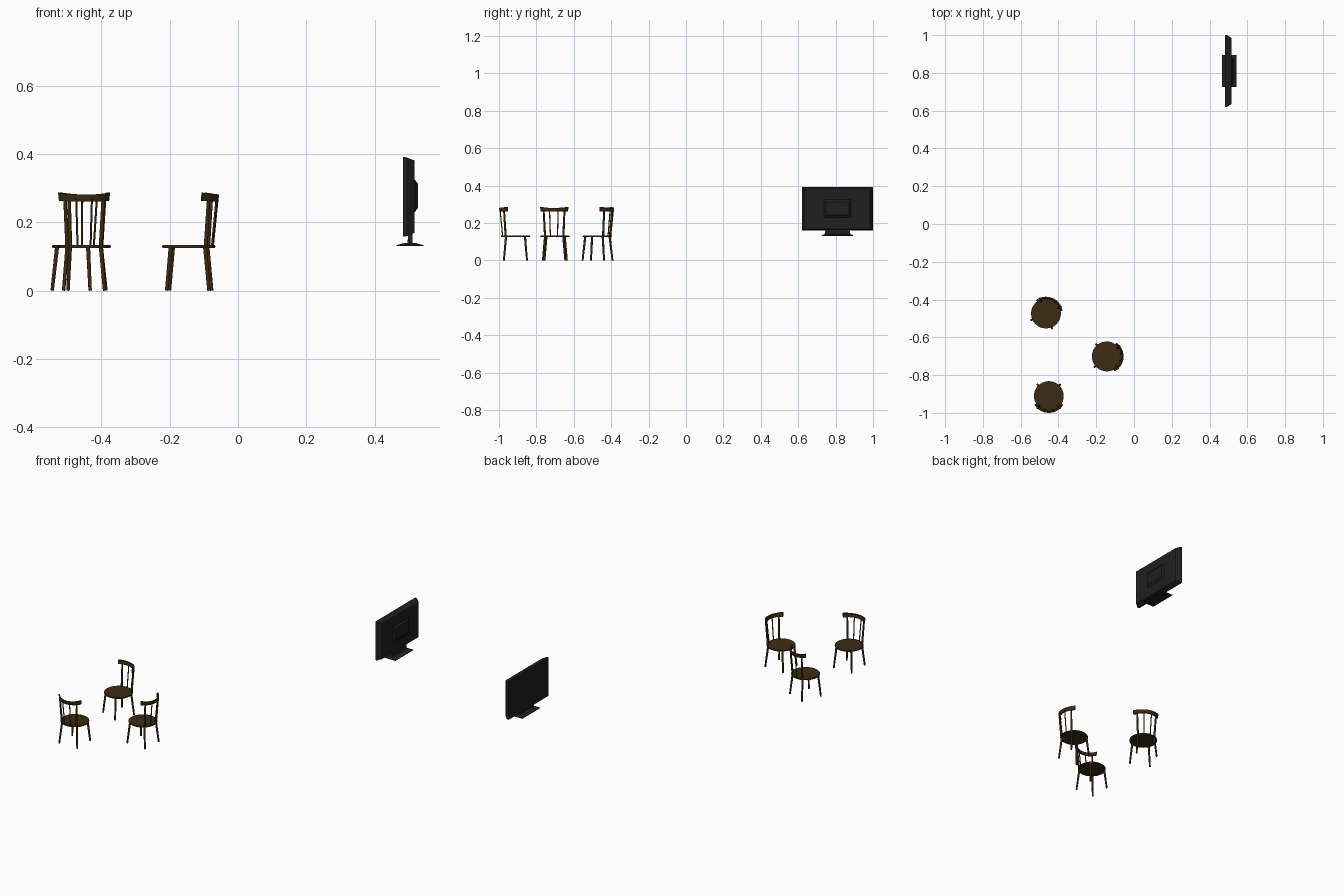
import bpy, bmesh, math
from mathutils import Vector, Matrix

if "Cube" in bpy.data.objects:
    bpy.data.objects.remove(bpy.data.objects["Cube"])


def material(name, rgb):
    m = bpy.data.materials.new(name)
    m.diffuse_color = (*rgb, 1)
    m.use_nodes = True
    m.node_tree.nodes["Principled BSDF"].inputs["Base Color"].default_value = m.diffuse_color
    return m


WOOD = material("dark wood", (0.046, 0.024, 0.006))
BLACK = material("black plastic", (0.014, 0.014, 0.014))


def add_object(name, bm, mat, matrix=None, smooth=False):
    bmesh.ops.recalc_face_normals(bm, faces=bm.faces)
    me = bpy.data.meshes.new(name)
    bm.to_mesh(me)
    bm.free()
    me.materials.append(mat)
    ob = bpy.data.objects.new(name, me)
    bpy.context.collection.objects.link(ob)
    if matrix is not None:
        ob.matrix_world = matrix
    if smooth:
        bpy.ops.object.select_all(action='DESELECT')
        ob.select_set(True)
        bpy.context.view_layer.objects.active = ob
        bpy.ops.object.shade_smooth_by_angle(angle=math.radians(40))
    return ob


def rod(name, a, b, r1, r2, matrix):
    """Round stick from a to b."""
    a, b = Vector(a), Vector(b)
    d = b - a
    bm = bmesh.new()
    place = Matrix.Translation((a + b) / 2) @ d.to_track_quat('Z', 'Y').to_matrix().to_4x4()
    bmesh.ops.create_cone(bm, cap_ends=True, segments=12, radius1=r1, radius2=r2,
                          depth=d.length, matrix=place)
    add_object(name, bm, WOOD, matrix, True)


def chair(x, y, angle):
    """Chair whose backrest points along local +x."""
    mw = Matrix.Translation((x, y, 0)) @ Matrix.Rotation(math.radians(angle), 4, 'Z')

    # round thin seat with softened rim
    bm = bmesh.new()
    bmesh.ops.create_cone(bm, cap_ends=True, segments=40, radius1=0.079, radius2=0.079,
                          depth=0.008, matrix=Matrix.Translation((0, 0, 0.129)))
    rim = [e for e in bm.edges if abs(e.verts[0].co.z - e.verts[1].co.z) < 1e-5]
    bmesh.ops.bevel(bm, geom=rim, offset=0.002, segments=2, affect='EDGES')
    add_object("seat", bm, WOOD, mw, True)

    # splayed legs, back posts and thin spindles
    for s in (-1, 1):
        rod("front_leg", (-0.061, s * 0.060, 0), (-0.050, s * 0.049, 0.128), 0.005, 0.006, mw)
        rod("back_leg", (0.063, s * 0.060, 0), (0.051, s * 0.049, 0.128), 0.005, 0.006, mw)
        rod("back_post", (0.053, s * 0.049, 0.128), (0.062, s * 0.056, 0.27), 0.006, 0.005, mw)
        rod("spindle", (0.069, s * 0.019, 0.128), (0.083, s * 0.023, 0.27), 0.003, 0.003, mw)

    # curved top rail, dipping in the middle and leaning outward
    bm = bmesh.new()
    n, rings = 20, []
    for i in range(n + 1):
        t = 2 * i / n - 1
        a = math.radians(59) * t
        low, high = 0.261 + 0.002 * t * t, 0.281 + 0.006 * t * t
        ring = []
        for r, z in ((0.078, low), (0.086, low), (0.089, high), (0.081, high)):
            ring.append(bm.verts.new((r * math.cos(a), r * math.sin(a), z)))
        rings.append(ring)
    for p, q in zip(rings, rings[1:]):
        for k in range(4):
            bm.faces.new((p[k], p[(k + 1) % 4], q[(k + 1) % 4], q[k]))
    bm.faces.new(rings[0])
    bm.faces.new(rings[-1])
    add_object("top_rail", bm, WOOD, mw, True)


def loft(name, sections):
    """Solid through rectangles given as four corner points each."""
    bm = bmesh.new()
    rings = [[bm.verts.new(c) for c in sec] for sec in sections]
    for p, q in zip(rings, rings[1:]):
        for k in range(4):
            bm.faces.new((p[k], p[(k + 1) % 4], q[(k + 1) % 4], q[k]))
    bm.faces.new(rings[0])
    bm.faces.new(rings[-1])
    return add_object(name, bm, BLACK)


def upright(x, y0, y1, z0, z1):
    return [(x, y0, z0), (x, y1, z0), (x, y1, z1), (x, y0, z1)]


def level(z, x0, x1, y0, y1):
    return [(x0, y0, z), (x1, y0, z), (x1, y1, z), (x0, y1, z)]


# three chairs grouped in a ring
chair(-0.451, -0.911, -90)
chair(-0.466, -0.474, 68)
chair(-0.144, -0.701, -4)

# television: screen faces -x, back tapers
loft("screen_panel", [upright(0.483, 0.620, 1.0, 0.159, 0.392),
                      upright(0.494, 0.620, 1.0, 0.159, 0.390),
                      upright(0.517, 0.636, 0.984, 0.169, 0.381)])
loft("rear_housing", [upright(0.510, 0.738, 0.882, 0.230, 0.325),
                      upright(0.518, 0.738, 0.882, 0.230, 0.325),
                      upright(0.528, 0.748, 0.872, 0.243, 0.312)])
# stand
loft("stand_neck", [level(0.136, 0.497, 0.512, 0.740, 0.880),
                    level(0.175, 0.498, 0.511, 0.748, 0.872)])
loft("stand_base", [level(0.130, 0.465, 0.543, 0.725, 0.895),
                    level(0.133, 0.465, 0.543, 0.725, 0.895),
                    level(0.140, 0.490, 0.519, 0.737, 0.883)])
